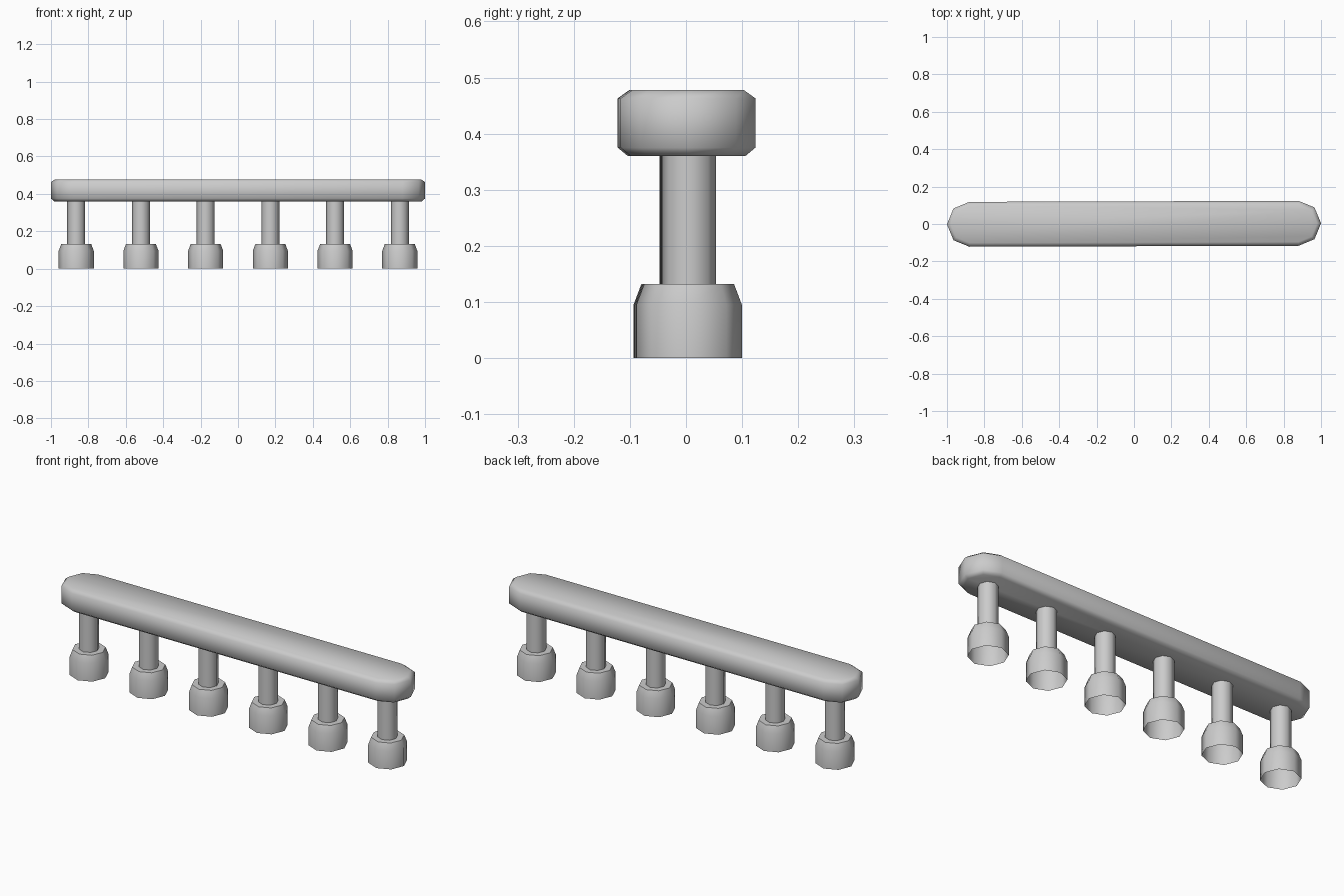
import bpy, bmesh
from math import cos, sin, pi, radians

if "Cube" in bpy.data.objects:
    bpy.data.objects.remove(bpy.data.objects["Cube"])

TILT = 0.003      # tiny lean of the row seen from the top
Y0 = 0.003


def finish(name, bm, angle):
    bmesh.ops.recalc_face_normals(bm, faces=bm.faces)
    mesh = bpy.data.meshes.new(name)
    bm.to_mesh(mesh)
    bm.free()
    ob = bpy.data.objects.new(name, mesh)
    bpy.context.collection.objects.link(ob)
    bpy.ops.object.select_all(action='DESELECT')
    ob.select_set(True)
    bpy.context.view_layer.objects.active = ob
    bpy.ops.object.shade_smooth_by_angle(angle=radians(angle))
    return ob


def loft(bm, rings, cap_first=False, cap_last=False):
    """Bridge successive rings of points with quads."""
    loops = [[bm.verts.new(p) for p in ring] for ring in rings]
    n = len(loops[0])
    for a, b in zip(loops, loops[1:]):
        for i in range(n):
            j = (i + 1) % n
            bm.faces.new((a[i], a[j], b[j], b[i]))
    if cap_first:
        bm.faces.new(loops[0][::-1])
    if cap_last:
        bm.faces.new(loops[-1])


def circle(r, z, sides=8):
    return [(r * cos(2 * pi * i / sides), r * sin(2 * pi * i / sides), z)
            for i in range(sides)]


# Seat rail: long bar with faceted round ends and chamfered rims
def rail_ring(inset, z):
    half = [(0.88, -0.12), (0.965, -0.085), (1.0, 0.0), (0.965, 0.085), (0.88, 0.12)]
    outline = half + [(-x, -y) for x, y in half]
    k = 1 - inset / 0.12
    return [((abs(x) - 0.88) * k * (1 if x > 0 else -1) + (0.88 if x > 0 else -0.88),
             y * k, z) for x, y in outline]


bm = bmesh.new()
loft(bm, [rail_ring(0.018, 0.36), rail_ring(0, 0.375),
          rail_ring(0, 0.463), rail_ring(0.021, 0.478)], True, True)
rail = finish("rail", bm, 60)
rail.rotation_euler.z = TILT
rail.location.y = 0.001

# Six posts, each standing on a hollow foot cup
for i in range(6):
    x = -0.865 + 0.346 * i
    y = Y0 + TILT * x

    bm = bmesh.new()
    loft(bm, [circle(0.048, 0.13), circle(0.048, 0.362)])
    post = finish(f"post_{i + 1}", bm, 50)
    post.location = (x, y, 0)

    bm = bmesh.new()
    loft(bm, [circle(0.094, 0), circle(0.094, 0.095), circle(0.08, 0.132)],
         cap_last=True)
    foot = finish(f"foot_{i + 1}", bm, 50)
    foot.location = (x, y, 0)
